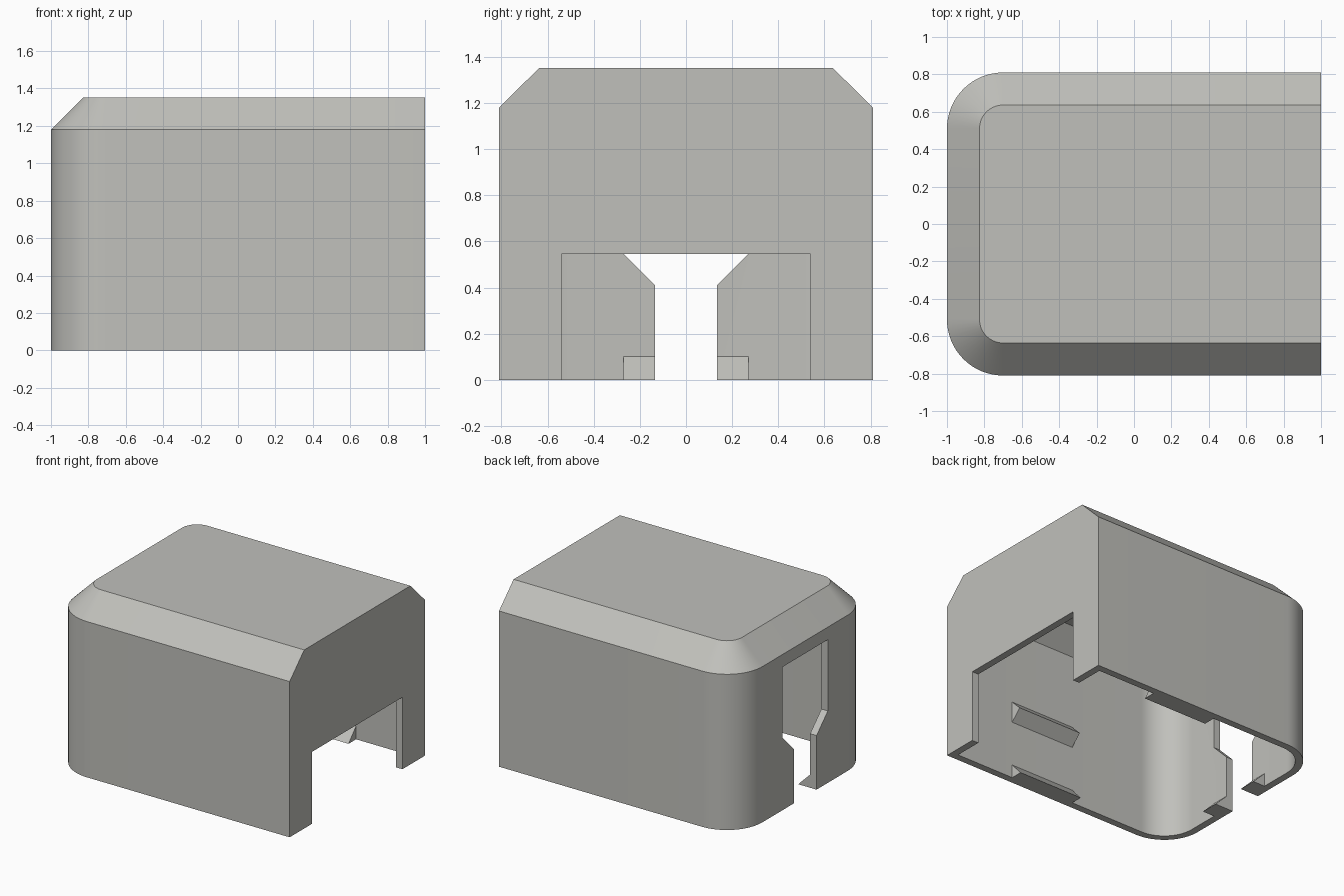
import bpy, bmesh, math

if "Cube" in bpy.data.objects:
    bpy.data.objects.remove(bpy.data.objects["Cube"])

R, HY, TOP, SHOULDER = 0.30, 0.81, 1.353, 1.18   # corner radius, half depth, heights
CH, T = 0.174, 0.054                             # chamfer width, wall thickness

grey = bpy.data.materials.new("warm grey")
grey.diffuse_color = (0.53, 0.53, 0.50, 1)
grey.use_nodes = True
grey.node_tree.nodes["Principled BSDF"].inputs["Base Color"].default_value = grey.diffuse_color


def make(name, rings):
    """Closed solid lofted through equally sized rings, capped at both ends."""
    bm = bmesh.new()
    loops = [[bm.verts.new(p) for p in ring] for ring in rings]
    n = len(loops[0])
    for a, b in zip(loops, loops[1:]):
        for i in range(n):
            j = (i + 1) % n
            bm.faces.new((a[i], a[j], b[j], b[i]))
    bm.faces.new(loops[0][::-1])
    bm.faces.new(loops[-1])
    bmesh.ops.recalc_face_normals(bm, faces=bm.faces)
    me = bpy.data.meshes.new(name)
    bm.to_mesh(me)
    bm.free()
    ob = bpy.data.objects.new(name, me)
    bpy.context.collection.objects.link(ob)
    me.materials.append(grey)
    return ob


def outline(inset, z, x_end):
    """Plan with two rounded corners on the left and square ones on the right."""
    r, n = R - inset, 16
    pts = [(x_end, -HY + inset, z), (x_end, HY - inset, z)]
    for sy, start in ((1, 90), (-1, 180)):
        for i in range(n + 1):
            a = math.radians(start + 90 * i / n)
            pts.append((-1 + R + r * math.cos(a), sy * (HY - R) + r * math.sin(a), z))
    return pts


def prism_x(name, profile, x0, x1):
    return make(name, [[(x, y, z) for y, z in profile] for x in (x0, x1)])


def prism_y(name, profile, y0, y1):
    return make(name, [[(x, y, z) for x, z in profile] for y in (y0, y1)])


# Outer body and the matching hollow
cover = make("cover_shell", [outline(0, 0, 1), outline(0, SHOULDER, 1), outline(CH, TOP, 1)])
k = T * math.tan(math.radians(22.5))
cavity = make("cavity_cutter", [outline(T, -0.1, 1 - T), outline(T, SHOULDER - k, 1 - T),
                                outline(CH + k, TOP - T, 1 - T)])

# Wide opening in the square end
wide = prism_x("wide_opening_cutter", [(-0.54, -0.1), (0.54, -0.1), (0.54, 0.545), (-0.54, 0.545)],
               0.9, 1.1)

# Keyhole shaped opening in the rounded end
half = [(0.135, -0.1), (0.135, 0.41), (0.27, 0.545), (0.27, 1.085)]
keyhole = prism_x("keyhole_cutter", half + [(-y, z) for y, z in reversed(half)], -1.1, -0.9)

bpy.context.view_layer.objects.active = cover
for cutter in (cavity, wide, keyhole):
    cutter.hide_render = True
    mod = cover.modifiers.new("cut", 'BOOLEAN')
    mod.operation, mod.solver, mod.object = 'DIFFERENCE', 'EXACT', cutter
    bpy.ops.object.modifier_apply(modifier=mod.name)
    bpy.data.objects.remove(cutter)

# Retaining ribs and lips inside the walls
w, e = HY - T, -1 + T
for s, side in ((-1, "front"), (1, "back")):
    prism_x(side + "_upper_rib", [(s * w, 0.44), (s * (w - 0.08), 0.52), (s * w, 0.60)], -0.08, 0.46)
    prism_x(side + "_lower_rib", [(s * w, 0), (s * (w - 0.09), 0), (s * w, 0.10)], -0.08, 0.46)
    prism_y(side + "_end_lip", [(e, 0), (e + 0.10, 0), (e, 0.10)], s * 0.135, s * 0.27)

# Smooth rounded corners, crisp edges elsewhere
bpy.ops.object.select_all(action='DESELECT')
cover.select_set(True)
bpy.context.view_layer.objects.active = cover
bpy.ops.object.shade_smooth_by_angle(angle=math.radians(30))
